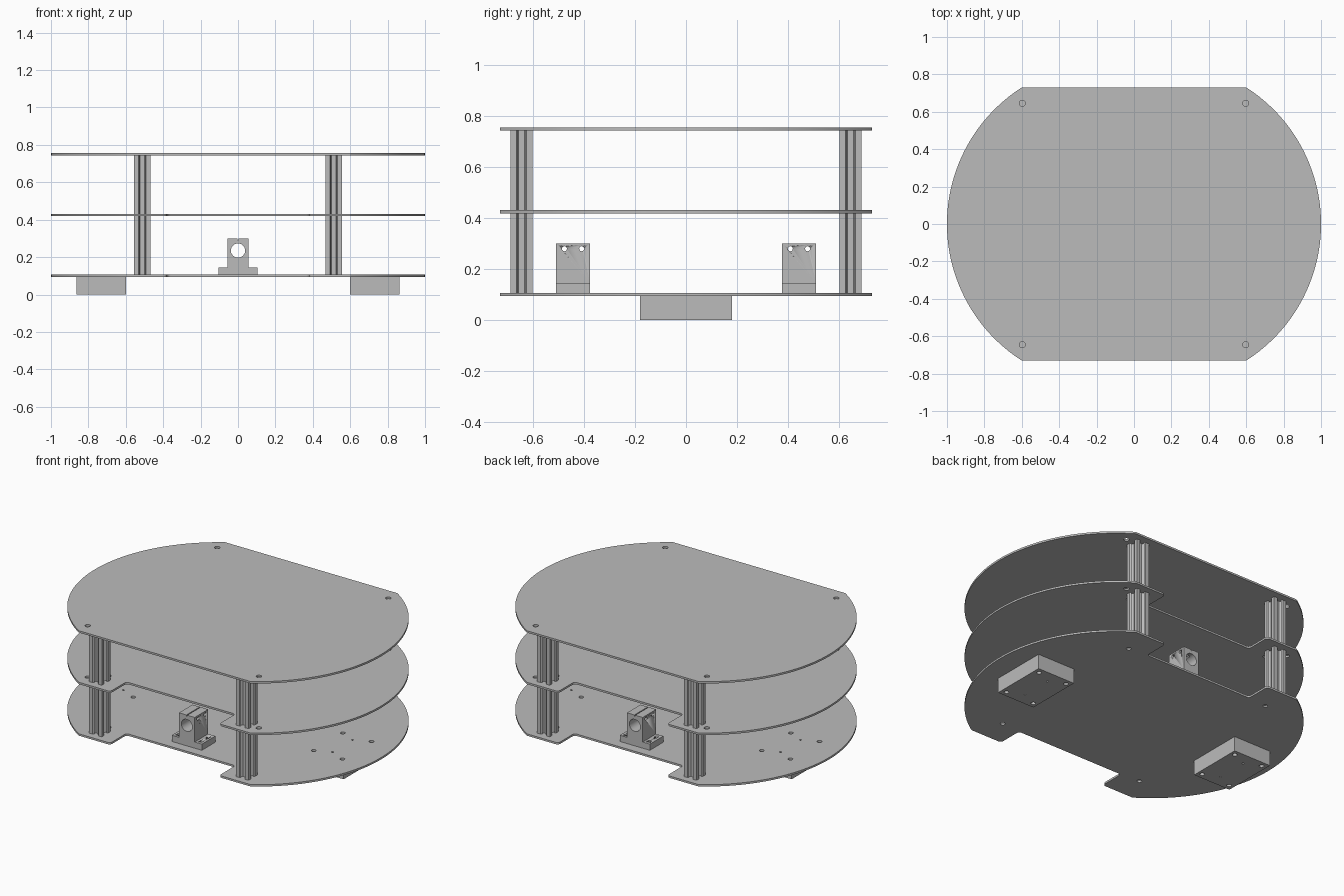
import bpy, math
from mathutils import Matrix

cube = bpy.data.objects.get("Cube")
if cube:
    bpy.data.objects.remove(cube, do_unlink=True)

grey = bpy.data.materials.new("light_grey")
grey.use_nodes = True
colour = (0.5, 0.5, 0.5, 1)
grey.diffuse_color = colour
grey.node_tree.nodes["Principled BSDF"].inputs["Base Color"].default_value = colour


def arc(cx, cy, r, a0, a1, n):
    """Points along an arc, angles in degrees."""
    angles = [math.radians(a0 + (a1 - a0) * i / n) for i in range(n + 1)]
    return [(cx + r * math.cos(a), cy + r * math.sin(a)) for a in angles]


def hole(x, y, r, n=24):
    return arc(x, y, r, 0, 360, n)[:-1]


def mirror_quadrant(q):
    """Complete a closed outline from its +x +y quarter."""
    top = q + [(-x, y) for x, y in reversed(q)]
    full = top + [(-x, -y) for x, y in top]
    out = []
    for p in full:
        if not out or math.dist(p, out[-1]) > 1e-5:
            out.append(p)
    return out[:-1] if math.dist(out[0], out[-1]) < 1e-5 else out


def extrude(name, loops, low, high, matrix=Matrix()):
    """Solid from an outline and its holes, drawn in xy and raised along z."""
    curve = bpy.data.curves.new(name, "CURVE")
    curve.dimensions = "2D"
    curve.fill_mode = "BOTH"
    curve.extrude = (high - low) / 2
    for loop in loops:
        spline = curve.splines.new("POLY")
        spline.points.add(len(loop) - 1)
        for point, (x, y) in zip(spline.points, loop):
            point.co = (x, y, 0, 1)
        spline.use_cyclic_u = True
    obj = bpy.data.objects.new(name, curve)
    bpy.context.collection.objects.link(obj)
    bpy.ops.object.select_all(action="DESELECT")
    obj.select_set(True)
    bpy.context.view_layer.objects.active = obj
    bpy.ops.object.convert(target="MESH")
    obj = bpy.context.object
    obj.name = name
    obj.data.transform(matrix @ Matrix.Translation((0, 0, (low + high) / 2)))
    obj.data.materials.clear()
    obj.data.materials.append(grey)
    # Weld caps to walls so the solid is closed
    bpy.ops.object.mode_set(mode="EDIT")
    bpy.ops.mesh.select_all(action="SELECT")
    bpy.ops.mesh.remove_doubles(threshold=1e-5)
    bpy.ops.mesh.normals_make_consistent(inside=False)
    bpy.ops.object.mode_set(mode="OBJECT")
    bpy.ops.object.shade_smooth_by_angle(angle=math.radians(30))
    return obj


def cut(obj, cutter):
    mod = obj.modifiers.new("cut", "BOOLEAN")
    mod.operation = "DIFFERENCE"
    mod.solver = "EXACT"
    mod.object = cutter
    bpy.context.view_layer.objects.active = obj
    bpy.ops.object.modifier_apply(modifier=mod.name)
    bpy.data.objects.remove(cutter, do_unlink=True)


def four(x, y, r):
    return [hole(sx * x, sy * y, r) for sx in (1, -1) for sy in (1, -1)]


# Plates: rounded ends, flat front and back, notches on the lower two
END_C = 0.134
END_R = 1 - END_C
end_angle = math.degrees(math.atan2(0.73, 0.6 - END_C))
end_arc = arc(END_C, 0, END_R, 0, end_angle, 32)
notch = arc(0.40, 0.71, 0.02, 90, 180, 6) + arc(0.36, 0.59, 0.02, 0, -90, 6)
plain = mirror_quadrant(end_arc)
notched = mirror_quadrant(end_arc + notch)

T = 0.012
LOW, MID, TOP = 0.094, 0.419, 0.744
corner_holes = four(0.597, 0.645, 0.016)
column_holes = four(0.51, 0.56, 0.014)
block_holes = (four(0.63, 0.145, 0.014) + four(0.83, 0.145, 0.014)
               + four(0.73, 0.1, 0.006))
extrude("top_plate", [plain] + corner_holes, TOP, TOP + T)
extrude("middle_plate", [notched] + corner_holes + column_holes, MID, MID + T)
extrude("lower_plate", [notched] + column_holes + block_holes, LOW, LOW + T)

# Slotted columns, each in two lengths between the plates
S = 0.0044
half_slot = [(10, 4.6), (8.2, 3.1), (8.2, 5.5), (7, 5.5), (4.3, 2.8)]
quarter = half_slot[::-1] + [(10, 10)]
quarter = half_slot[::-1] + [(10, 10)] + [(y, x) for x, y in half_slot]
profile = mirror_quadrant([(x * S, y * S) for x, y in quarter])
bore = hole(0, 0, 2.1 * S, 16)
for sx, side in ((1, "left"), (-1, "right")):
    for sy, end in ((1, "back"), (-1, "front")):
        place = Matrix.Translation((sx * 0.512, sy * 0.645, 0))
        extrude(f"{end}_{side}_lower_column", [profile, bore], LOW + T, MID, place)
        extrude(f"{end}_{side}_upper_column", [profile, bore], MID + T, TOP, place)

# Shaft brackets: T outline with a bore, clamp holes and foot holes
BASE = LOW + T
half = [(0.105, BASE), (0.105, 0.145), (0.055, 0.145), (0.055, 0.3),
        (0.003, 0.3), (0.003, 0.292)]
outline = half + [(-x, z) for x, z in reversed(half)]
upright = Matrix.Rotation(math.pi / 2, 4, "X")
sideways = Matrix.Rotation(math.pi / 2, 4, "Z") @ upright
for sy, end in ((1, "back"), (-1, "front")):
    y = sy * 0.443
    bracket = extrude(f"{end}_shaft_bracket", [outline, hole(0, 0.235, 0.038, 40)],
                      -0.067, 0.067, Matrix.Translation((0, y, 0)) @ upright)
    for dy in (-0.034, 0.034):
        cut(bracket, extrude("clamp_cutter", [hole(y + dy, 0.28, 0.01, 16)],
                             -0.2, 0.2, sideways))
        for x in (-0.08, 0.08):
            cut(bracket, extrude("foot_cutter", [hole(x, y + dy, 0.011, 16)], 0, 0.2))

# Blocks under the lower plate
for sx, side in ((1, "left"), (-1, "right")):
    box = [(sx * x, y) for x, y in ((0.6, -0.18), (0.863, -0.18), (0.863, 0.18), (0.6, 0.18))]
    drilled = [h for h in block_holes if h[0][0] * sx > 0]
    extrude(f"{side}_under_block", [box] + drilled, 0, LOW)
